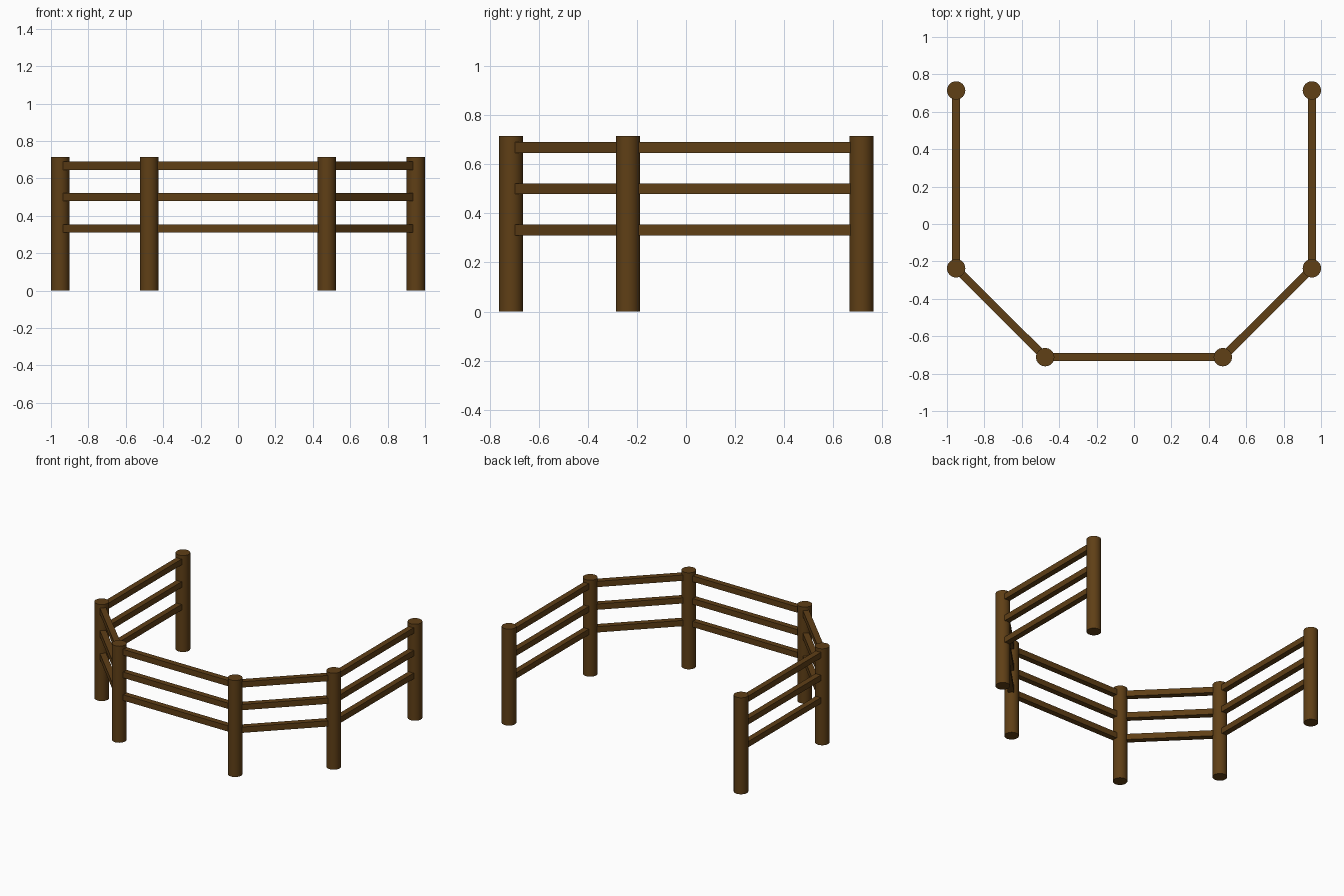
import bpy
import math
from mathutils import Vector

if "Cube" in bpy.data.objects:
    bpy.data.objects.remove(bpy.data.objects["Cube"])

POST_R, POST_H = 0.049, 0.715
RAIL_W, RAIL_H = 0.042, 0.043
RAIL_Z = (0.332, 0.5, 0.668)
POINTS = [Vector(p) for p in ((-0.951, 0.714), (-0.951, -0.237), (-0.475, -0.712),
                              (0.475, -0.712), (0.951, -0.237), (0.951, 0.714))]

wood = bpy.data.materials.new("brown_wood")
wood.diffuse_color = (0.115, 0.05, 0.008, 1)
wood.use_nodes = True
wood.node_tree.nodes["Principled BSDF"].inputs["Base Color"].default_value = wood.diffuse_color


def finish(name):
    obj = bpy.context.object
    obj.name = name
    obj.data.materials.append(wood)
    return obj


# Round posts at each corner and at the open ends
for i, p in enumerate(POINTS):
    bpy.ops.mesh.primitive_cylinder_add(vertices=32, radius=POST_R, depth=POST_H,
                                        location=(p.x, p.y, POST_H / 2))
    finish(f"post_{i + 1}")
    bpy.ops.object.shade_smooth_by_angle(angle=math.radians(30))

# Three square rails between neighbouring posts
for i, (a, b) in enumerate(zip(POINTS, POINTS[1:])):
    mid, d = (a + b) / 2, b - a
    for j, z in enumerate(RAIL_Z):
        bpy.ops.mesh.primitive_cube_add(size=1, location=(mid.x, mid.y, z),
                                        rotation=(0, 0, math.atan2(d.y, d.x)))
        rail = finish(f"rail_{i + 1}_{j + 1}")
        rail.scale = (d.length, RAIL_W, RAIL_H)
